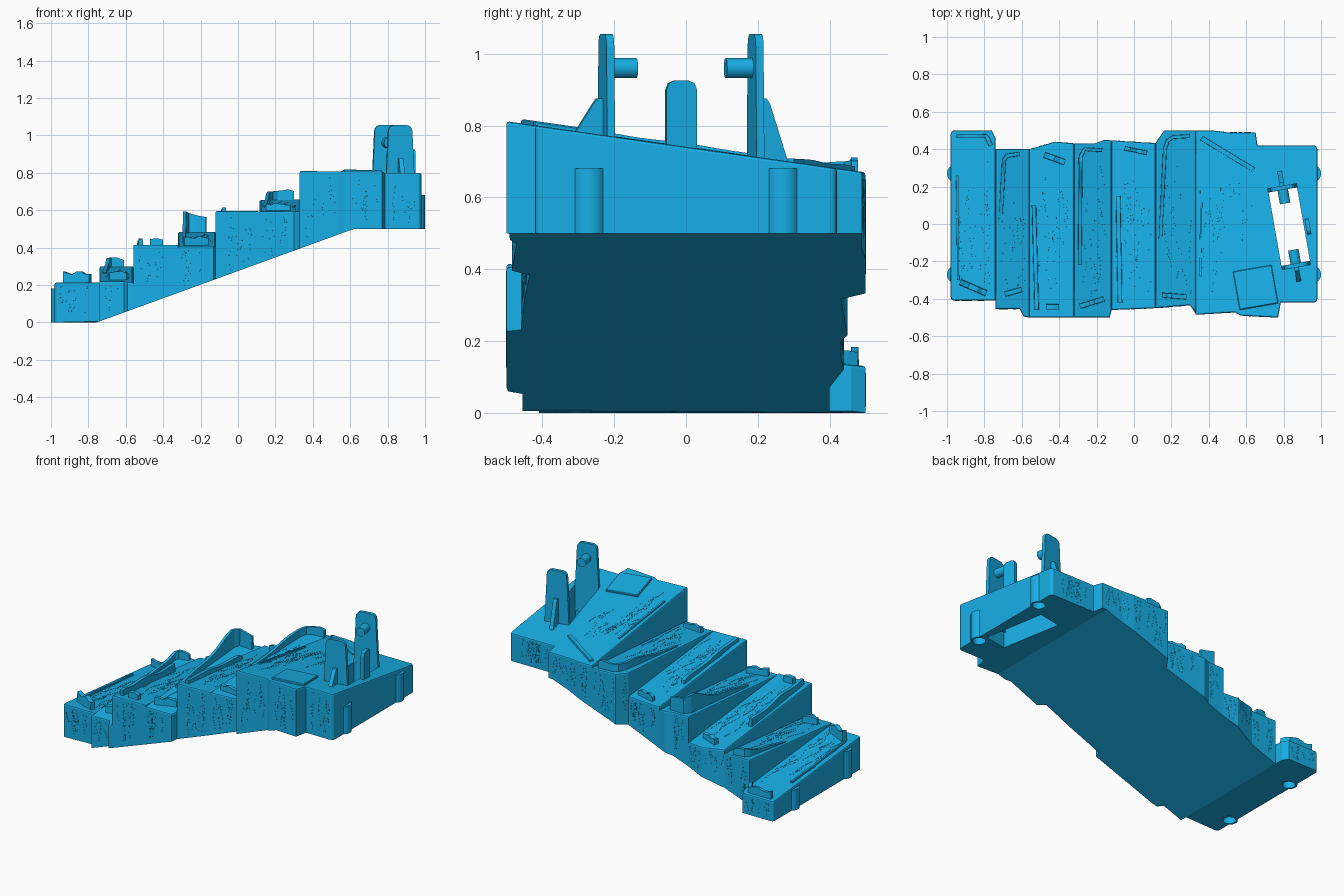
import bpy, bmesh, math, random
from mathutils import Matrix, Vector

if "Cube" in bpy.data.objects:
    bpy.data.objects.remove(bpy.data.objects["Cube"])
random.seed(4)
TILT = math.radians(10)
M = Matrix.Translation((0.83, -0.014, 0)) @ Matrix.Rotation(TILT, 4, 'Z')   # hinge slot frame
BLUE = bpy.data.materials.new("blue")
BLUE.diffuse_color = (0.009, 0.43, 0.8, 1)
BLUE.use_nodes = True
BLUE.node_tree.nodes["Principled BSDF"].inputs["Base Color"].default_value = BLUE.diffuse_color


def finish(bm, name):
    bmesh.ops.recalc_face_normals(bm, faces=bm.faces)
    me = bpy.data.meshes.new(name)
    bm.to_mesh(me)
    bm.free()
    me.materials.append(BLUE)
    ob = bpy.data.objects.new(name, me)
    bpy.context.collection.objects.link(ob)
    return ob


def prism(bm, pts, offset):
    """Extrude a 3D polygon along offset."""
    f = bm.faces.new([bm.verts.new(p) for p in pts])
    r = bmesh.ops.extrude_face_region(bm, geom=[f])['geom']
    vs = [v for v in r if isinstance(v, bmesh.types.BMVert)]
    bmesh.ops.translate(bm, verts=vs, vec=offset)


def cylinder(bm, r, depth, mat):
    bmesh.ops.create_cone(bm, cap_ends=True, segments=32, radius1=r, radius2=r, depth=depth, matrix=mat)


def strip(bm, path, up, width, heights, sink):
    """Loft a rectangular bar along path, with varying height."""
    rings = []
    n = len(path)
    for i, p in enumerate(path):
        t = (path[min(i + 1, n - 1)] - path[max(i - 1, 0)]).normalized()
        s = t.cross(up).normalized() * width / 2
        lo, hi = p - up * sink, p + up * heights[i]
        rings.append([bm.verts.new(q) for q in (lo - s, lo + s, hi + s * .8, hi - s * .8)])
    for a, b in zip(rings, rings[1:]):
        for k in range(4):
            bm.faces.new((a[k], a[(k + 1) % 4], b[(k + 1) % 4], b[k]))
    bm.faces.new(rings[0])
    bm.faces.new(rings[-1])


def underside(x):
    return min(max((x + .755) / 1.375 * .5, 0), .5)


# Steps: front z (y=-0.45), back z (y=0.45), front edge points, back edge points (both left to right)
STEPS = [
    (.218, .135, [(-.98, -.41), (-.74, -.41)], [(-.98, .5), (-.76, .5), (-.74, .46)]),
    (.22, .305, [(-.74, -.455), (-.61, -.455), (-.59, -.495), (-.56, -.5)],
     [(-.74, .4), (-.65, .4), (-.56, .4)]),
    (.41, .315, [(-.56, -.5), (-.32, -.5)], [(-.56, .4), (-.42, .44), (-.32, .43)]),
    (.41, .485, [(-.32, -.5), (-.13, -.5), (-.12, -.46)], [(-.32, .43), (-.21, .43), (-.16, .45), (-.12, .447)]),
    (.595, .5, [(-.12, -.46), (.115, -.45)], [(-.12, .447), (.115, .432)]),
    (.595, .655, [(.115, -.45), (.3, -.435), (.33, -.48)], [(.115, .43), (.16, .5), (.33, .5)]),
    (.805, .677, [(.33, -.485), (.54, -.472), (.57, -.49), (.77, -.5), (.785, -.42), (.98, -.42)],
     [(.33, .5), (.42, .5), (.5, .49), (.65, .49), (.66, .42), (.98, .42)]),
]


def top(step, y):
    return step[0] + (step[1] - step[0]) * (y + .45) / .9


# Cutter: hinge slot and four magnet pockets
bm = bmesh.new()
bmesh.ops.create_cube(bm, size=1, matrix=M @ Matrix.Translation((0, -.006, .65)) @ Matrix.Diagonal((.155, .41, .9, 1)))
LUGS = [(-.951, -.27, 0, .18), (-.951, .27, 0, .135), (.951, -.27, .5, .18), (.951, .27, .5, .18)]
for x, y, z, h in LUGS:
    cylinder(bm, .038, .1, Matrix.Translation((x, y, z)))
cutter = finish(bm, "hole_cutter")
cutter.hide_render = True
cutter.display_type = 'WIRE'


def cut(ob):
    m = ob.modifiers.new("holes", 'BOOLEAN')
    m.operation, m.solver, m.object = 'DIFFERENCE', 'EXACT', cutter


# Step blocks with tilted tops and sloped underside
for i, st in enumerate(STEPS):
    bm = bmesh.new()
    prism(bm, [Vector((x, y, 0)) for x, y in st[2] + st[3][::-1]], (0, 0, 1))
    # rounded outer corners
    corners = [e for e in bm.edges if abs(e.verts[0].co.z - e.verts[1].co.z) > .5 and abs(e.verts[0].co.x) > .97]
    if corners:
        bmesh.ops.bevel(bm, geom=corners, offset=.02, segments=4, affect='EDGES', profile=.5)
    if i == 6:
        bmesh.ops.bisect_plane(bm, geom=bm.verts[:] + bm.edges[:] + bm.faces[:],
                               plane_co=(.62, 0, 0), plane_no=(1, 0, 0))
    tops = {v for v in bm.verts if v.co.z > .5}
    bm.normal_update()
    rim = [e for e in bm.edges if e.verts[0] in tops and e.verts[1] in tops and e.calc_face_angle(0) > .5]
    for v in bm.verts:
        v.co.z = top(st, v.co.y) if v in tops else underside(v.co.x)
    bmesh.ops.recalc_face_normals(bm, faces=bm.faces)
    bmesh.ops.bevel(bm, geom=rim, offset=.008, segments=2, affect='EDGES', profile=.5)
    ob = finish(bm, "platform" if i == 6 else f"step_{i + 1}")
    if i in (0, 6):
        cut(ob)

# Round magnet lugs on both ends
for x, y, z, h in LUGS:
    bm = bmesh.new()
    cylinder(bm, .049, h, Matrix.Translation((x, y, z + h / 2)))
    lug = finish(bm, "magnet_lug")
    for p in lug.data.polygons:
        p.use_smooth = len(p.vertices) == 4
    cut(lug)

# Raised wooden splinters: step, width, height, path
SPLINTERS = [
    (6, .03, .012, [(.36, .46), (.64, .29)]), (6, .014, .01, [(.355, -.28), (.36, .18)]),
    (5, .022, .065, [(.14, -.1), (.165, .4), (.18, .445), (.21, .465), (.3, .47)]),
    (5, .03, .04, [(.15, -.38), (.28, -.39)]),
    (4, .028, .03, [(-.075, -.42), (-.085, .15)]), (4, .025, .04, [(-.05, .405), (.07, .38)]),
    (3, .022, .118, [(-.29, -.22), (-.285, .36), (-.265, .4), (-.17, .395)]),
    (3, .03, .05, [(-.29, -.44), (-.16, -.4)]),
    (2, .026, .05, [(-.535, .1), (-.52, -.46)]), (2, .035, .04, [(-.48, .37), (-.37, .33)]),
    (2, .035, .046, [(-.47, -.445), (-.4, -.445)]),
    (1, .024, .05, [(-.715, 0), (-.695, .34), (-.68, .365), (-.61, .375)]), (1, .03, .05, [(-.69, -.375), (-.6, -.35)]),
    (0, .014, .012, [(-.945, .26), (-.94, -.3)]), (0, .035, .068, [(-.93, -.31), (-.79, -.37)]),
    (0, .025, .05, [(-.95, .47), (-.79, .47), (-.765, .42)]),
]
UP = Vector((0, 0, 1))
for k, (s, w, h, pts) in enumerate(SPLINTERS):
    path, heights = [], []
    legs = [(Vector(a), Vector(b)) for a, b in zip(pts, pts[1:])]
    total = sum((b - a).length for a, b in legs)
    run = 0
    for a, b in legs:
        n = max(2, int((b - a).length / .025))
        for j in range(n):
            p = a.lerp(b, j / n)
            path.append(Vector((p.x, p.y, top(STEPS[s], p.y))))
            u = (run + (b - a).length * j / n) / total
            # long bent splinters rise from nothing to a tall end
            grow = min(1, .12 + u ** 1.5 * 1.3) if len(pts) > 2 and s else 1
            heights.append(h * grow * (.85 + .15 * math.sin(u * 11 + k)))
        run += (b - a).length
    p = legs[-1][1]
    path.append(Vector((p.x, p.y, top(STEPS[s], p.y))))
    heights.append(h * .7)
    bm = bmesh.new()
    strip(bm, path, UP, w, heights, .03)
    finish(bm, "splinter")

# Fine wood grain on the treads and the outer walls
bm = bmesh.new()
for st in STEPS:
    x0, x1 = st[2][0][0] + .025, st[2][-1][0] - .025
    for _ in range(int((x1 - x0) * 110)):
        x, y, ph, ln = random.uniform(x0, x1), random.uniform(-.39, .1), random.uniform(0, 6), random.uniform(.12, .28)
        if x > .66 and -.6 < y < .29 or abs(x - .65) < .15 and y < -.2:
            continue
        path = []
        for j in range(11):
            py = y + ln * j / 10
            px = min(max(x + .012 * math.sin(ph + j * .5), x0), x1)
            path.append(Vector((px, py, top(st, py))))
        strip(bm, path, UP, .003, [.001] * 11, .003)
    ring = [Vector((x, y, 0)) for x, y in st[2] + st[3][::-1]]
    for a, b in zip(ring, ring[1:] + ring[:1]):
        d = b - a
        nrm = Vector((d.y, -d.x, 0)).normalized()
        if abs(nrm.x) > .95 or d.length < .06:
            continue
        for _ in range(int(d.length * 45)):
            p, ph = a.lerp(b, random.uniform(.12, .88)), random.uniform(0, 6)
            lo, hi = underside(p.x) + .015, top(st, p.y) - .02
            z0 = random.uniform(lo, (lo + hi) / 2)
            z1 = min(hi, z0 + random.uniform(.1, .22))
            amp = min(.008, d.length * .08)
            path = [p + d.normalized() * amp * math.sin(ph + j * .6) + UP * (z0 + (z1 - z0) * j / 8) for j in range(9)]
            strip(bm, path, nrm, .003, [.001] * 9, .003)
finish(bm, "wood_grain")

# Hinge uprights, pegs and gussets at both ends of the slot
half = [(.085, .6), (.065, 1.02), (.062, 1.036), (.052, 1.049), (.036, 1.055)]
outline = half + [(-x, z) for x, z in half[::-1]]
for s in (1, -1):
    bm = bmesh.new()
    prism(bm, [M @ Vector((x, s * .2, z)) for x, z in outline], M.to_3x3() @ Vector((0, s * .022, 0)))
    finish(bm, "hinge_upright")
    bm = bmesh.new()
    cylinder(bm, .028, .08, M @ Matrix.Translation((0, s * .166, .96)) @ Matrix.Rotation(math.pi / 2, 4, 'X'))
    peg = finish(bm, "hinge_peg")
    for p in peg.data.polygons:
        p.use_smooth = len(p.vertices) == 4
    base = top(STEPS[6], s * .28)
    rib = [(.21, .62), (.3, .62), (.3, base), (.25, .86), (.24, .875), (.21, .875)]
    bm = bmesh.new()
    prism(bm, [M @ Vector((-.0125, s * y, z)) for y, z in rib], M.to_3x3() @ Vector((.025, 0, 0)))
    finish(bm, "hinge_gusset")

# Stop tab beside the slot
tab = [(.043, .62), (.043, .9), (.036, .918), (.02, .925)]
tab += [(-y, z) for y, z in tab[::-1]]
bm = bmesh.new()
prism(bm, [M @ Vector((.088, y - .017, z)) for y, z in tab], M.to_3x3() @ Vector((.022, 0, 0)))
finish(bm, "stop_tab")

# Thin square badge plate lying on the platform
bm = bmesh.new()
P = Matrix.Translation((.65, -.34, top(STEPS[6], -.34))) @ Matrix.Rotation(-math.atan(.142), 4, 'X') @ Matrix.Rotation(TILT, 4, 'Z')
bmesh.ops.create_cube(bm, size=1, matrix=P @ Matrix.Diagonal((.21, .21, .024, 1)))
bmesh.ops.bevel(bm, geom=bm.edges[:], offset=.004, segments=1, affect='EDGES')
finish(bm, "badge_plate")
